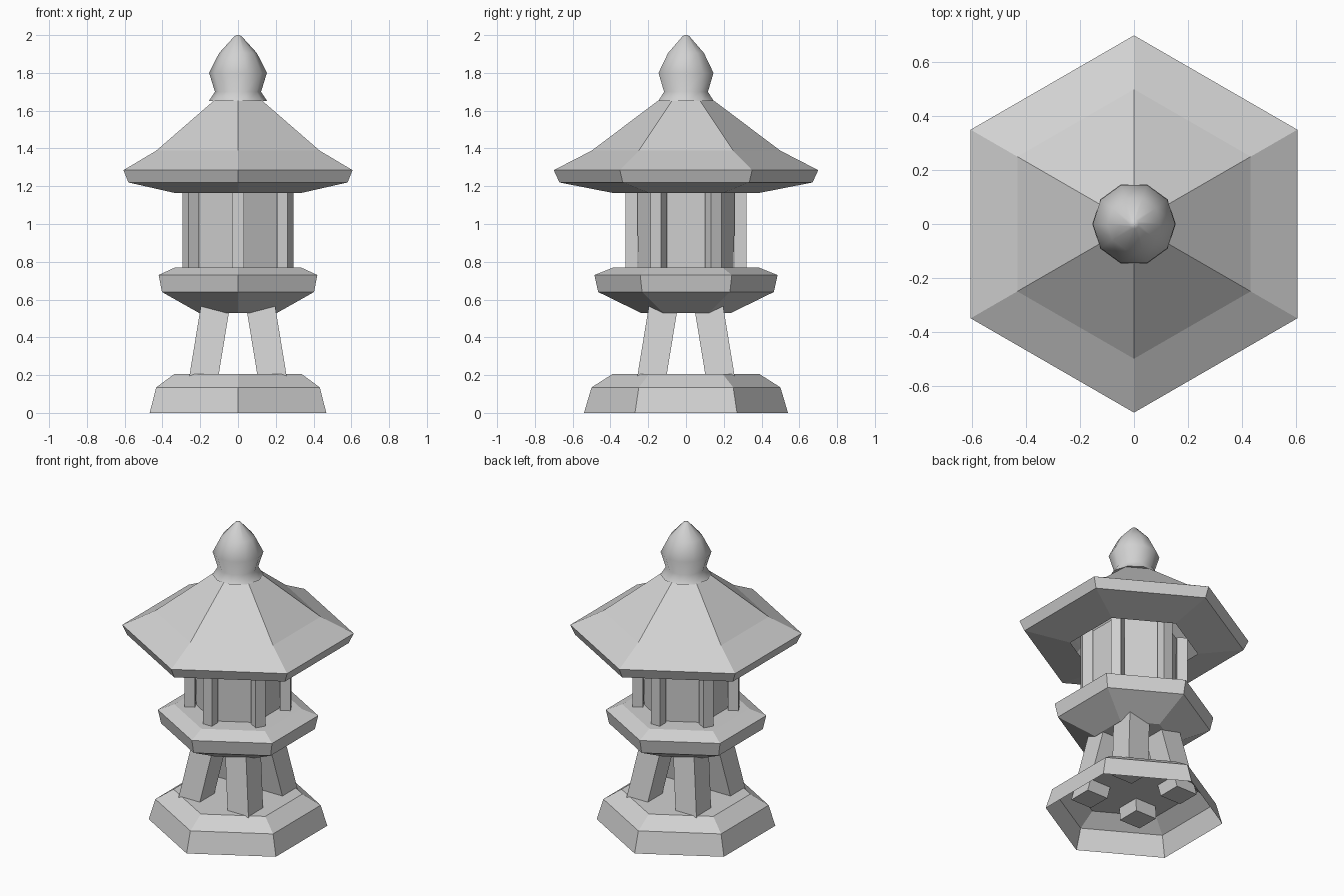
import bpy, bmesh, math
from mathutils import Matrix

if "Cube" in bpy.data.objects:
    bpy.data.objects.remove(bpy.data.objects["Cube"])

stone = bpy.data.materials.new("grey stone")
stone.use_nodes = True
GREY = (0.64, 0.64, 0.64, 1)
stone.diffuse_color = GREY
stone.node_tree.nodes["Principled BSDF"].inputs["Base Color"].default_value = GREY


def finish(name, bm, recalc=True):
    if recalc:
        bmesh.ops.recalc_face_normals(bm, faces=bm.faces)
    mesh = bpy.data.meshes.new(name)
    bm.to_mesh(mesh)
    bm.free()
    mesh.materials.append(stone)
    obj = bpy.data.objects.new(name, mesh)
    bpy.context.collection.objects.link(obj)
    return obj


def lathe(name, profile, sides, start=0.0, bottom=True):
    """Stack polygon rings of (radius, height) from the bottom up."""
    bm = bmesh.new()
    rings = []
    for r, z in profile:
        angles = [start + 2 * math.pi * i / sides for i in range(sides)]
        rings.append([bm.verts.new((r * math.cos(a), r * math.sin(a), z)) for a in angles])
    for low, high in zip(rings, rings[1:]):
        for i in range(sides):
            j = (i + 1) % sides
            bm.faces.new((low[i], low[j], high[j], high[i]))
    bm.faces.new(rings[-1])
    if bottom:
        bm.faces.new(rings[0][::-1])
    return finish(name, bm, recalc=False)


def hexagon(name, profile, bottom=True):
    return lathe(name, profile, 6, math.pi / 6, bottom)


# Hollow plinth, tray and lantern chamber
hexagon("base", [(0.54, 0), (0.50, 0.135), (0.39, 0.205)], bottom=False)
hexagon("tray", [(0.24, 0.53), (0.465, 0.64), (0.485, 0.73), (0.385, 0.77)])
hexagon("chamber", [(0.25, 0.76), (0.265, 1.25)])

# Hollow roof with a turned-in eave
hexagon("roof", [(0.39, 1.165), (0.67, 1.22), (0.70, 1.285),
                 (0.50, 1.388), (0.145, 1.655)], bottom=False)

# Four splayed legs
LEG_LOW, LEG_HIGH, LEG_WIDTH = 0.13, 0.6, 0.154
for sx, side in ((1, "left"), (-1, "right")):
    for sy, end in ((-1, "front"), (1, "back")):
        bm = bmesh.new()
        bmesh.ops.create_cube(bm, size=1)
        for v in bm.verts:
            top = v.co.z > 0
            spread = 0.114 if top else 0.191
            v.co.x = v.co.x * LEG_WIDTH + sx * spread
            v.co.y = v.co.y * LEG_WIDTH + sy * spread
            v.co.z = LEG_HIGH if top else LEG_LOW
        finish(f"{end}_{side}_leg", bm)

# Six square posts at the chamber corners
for i in range(6):
    bm = bmesh.new()
    bmesh.ops.create_cube(bm, size=1)
    bmesh.ops.scale(bm, vec=(0.064, 0.064, 0.49), verts=bm.verts)
    bmesh.ops.translate(bm, vec=(0.289, 0, 1.005), verts=bm.verts)
    turn = Matrix.Rotation(math.pi / 6 + i * math.pi / 3, 3, 'Z')
    bmesh.ops.rotate(bm, cent=(0, 0, 0), matrix=turn, verts=bm.verts)
    finish(f"post_{i + 1}", bm)

# Smooth bud-shaped finial
finial = lathe("finial", [(0.155, 1.65), (0.122, 1.70), (0.153, 1.80),
                          (0.10, 1.905), (0.018, 1.995), (0.006, 2.0)], 10)
bpy.ops.object.select_all(action='DESELECT')
finial.select_set(True)
bpy.context.view_layer.objects.active = finial
bpy.ops.object.shade_smooth_by_angle(angle=math.radians(65))
